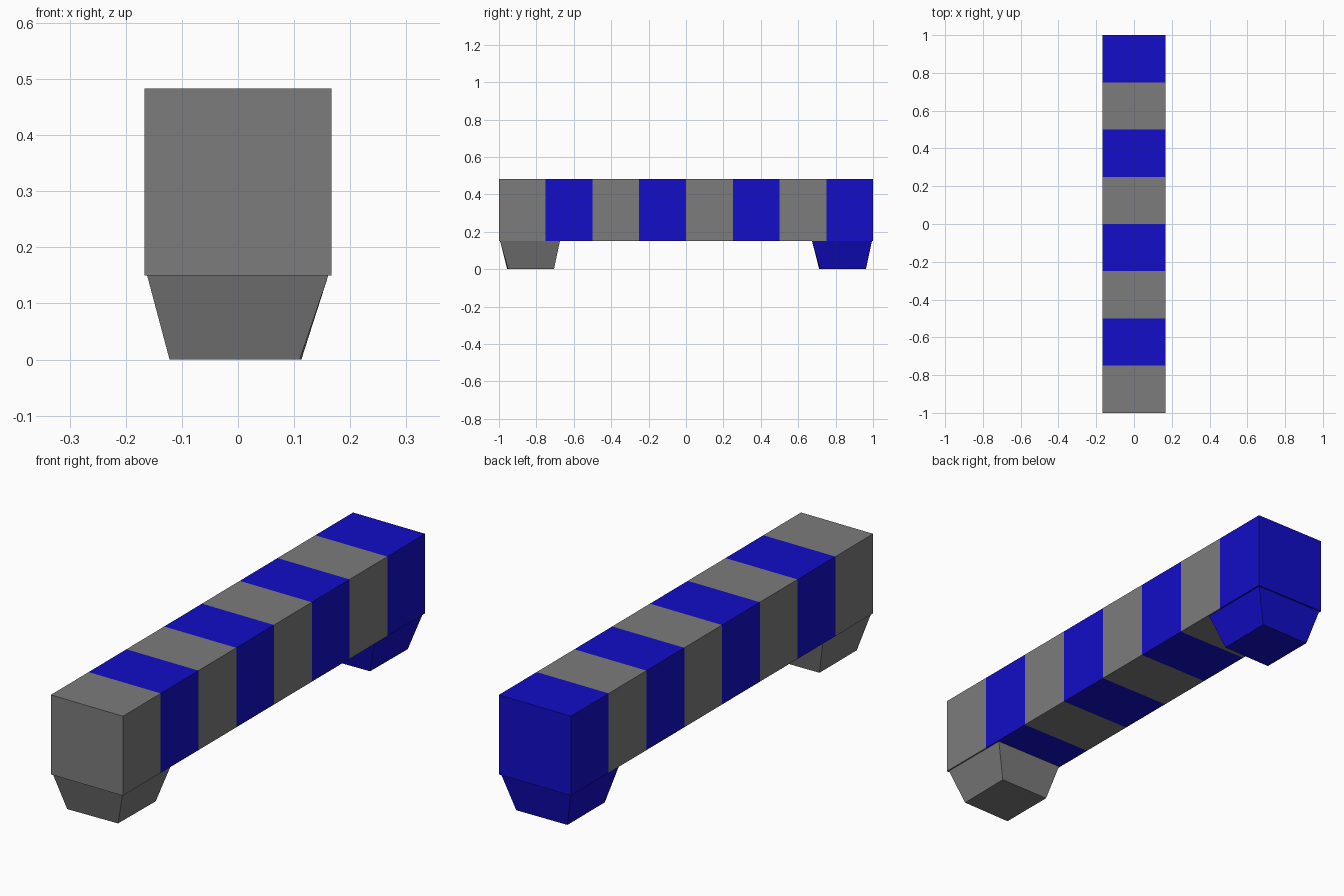
import bpy
import bmesh
from mathutils import Vector

if "Cube" in bpy.data.objects:
    bpy.data.objects.remove(bpy.data.objects["Cube"])

HALF_W, Z_LOW, Z_HIGH = 0.167, 0.15, 0.483
STRIPES = 8


def make_material(name, colour):
    mat = bpy.data.materials.new(name)
    mat.diffuse_color = colour
    mat.use_nodes = True
    mat.node_tree.nodes["Principled BSDF"].inputs["Base Color"].default_value = mat.diffuse_color
    return mat


grey = make_material("grey_paint", (0.2, 0.2, 0.2, 1))
blue = make_material("blue_paint", (0.006, 0.004, 0.58, 1))


def finish(bm, name, materials):
    bmesh.ops.recalc_face_normals(bm, faces=bm.faces[:])
    mesh = bpy.data.meshes.new(name)
    bm.to_mesh(mesh)
    bm.free()
    for mat in materials:
        mesh.materials.append(mat)
    obj = bpy.data.objects.new(name, mesh)
    bpy.context.collection.objects.link(obj)
    return obj


# Long beam, cut into eight alternating stripes
bm = bmesh.new()
bmesh.ops.create_cube(bm, size=1)
bmesh.ops.scale(bm, vec=(2 * HALF_W, 2, Z_HIGH - Z_LOW), verts=bm.verts[:])
bmesh.ops.translate(bm, vec=(0, 0, (Z_LOW + Z_HIGH) / 2), verts=bm.verts[:])
step = 2 / STRIPES
for i in range(1, STRIPES):
    bmesh.ops.bisect_plane(bm, geom=bm.verts[:] + bm.edges[:] + bm.faces[:],
                           plane_co=(0, -1 + i * step, 0), plane_no=(0, 1, 0))
for face in bm.faces:
    y = face.calc_center_median().y
    face.material_index = min(int((y + 1) / step), STRIPES - 1) % 2
finish(bm, "striped_beam", [grey, blue])

# Tapered feet, with slightly uneven soles, relative to the foot centre
TOP = [(-0.162, -0.16), (0.161, -0.16), (0.161, 0.16), (-0.162, 0.16)]
SOLE = [(-0.122, -0.122), (0.110, -0.117), (0.113, 0.128), (-0.122, 0.125)]


def foot(name, y, mat):
    bm = bmesh.new()
    top = [bm.verts.new(Vector((px, py + y, Z_LOW))) for px, py in TOP]
    sole = [bm.verts.new(Vector((px, py + y, 0))) for px, py in SOLE]
    bm.faces.new(top)
    bm.faces.new(sole[::-1])
    for i in range(4):
        j = (i + 1) % 4
        bm.faces.new((sole[i], sole[j], top[j], top[i]))
    finish(bm, name, [mat])


foot("front_foot", -0.834, grey)
foot("back_foot", 0.834, blue)
